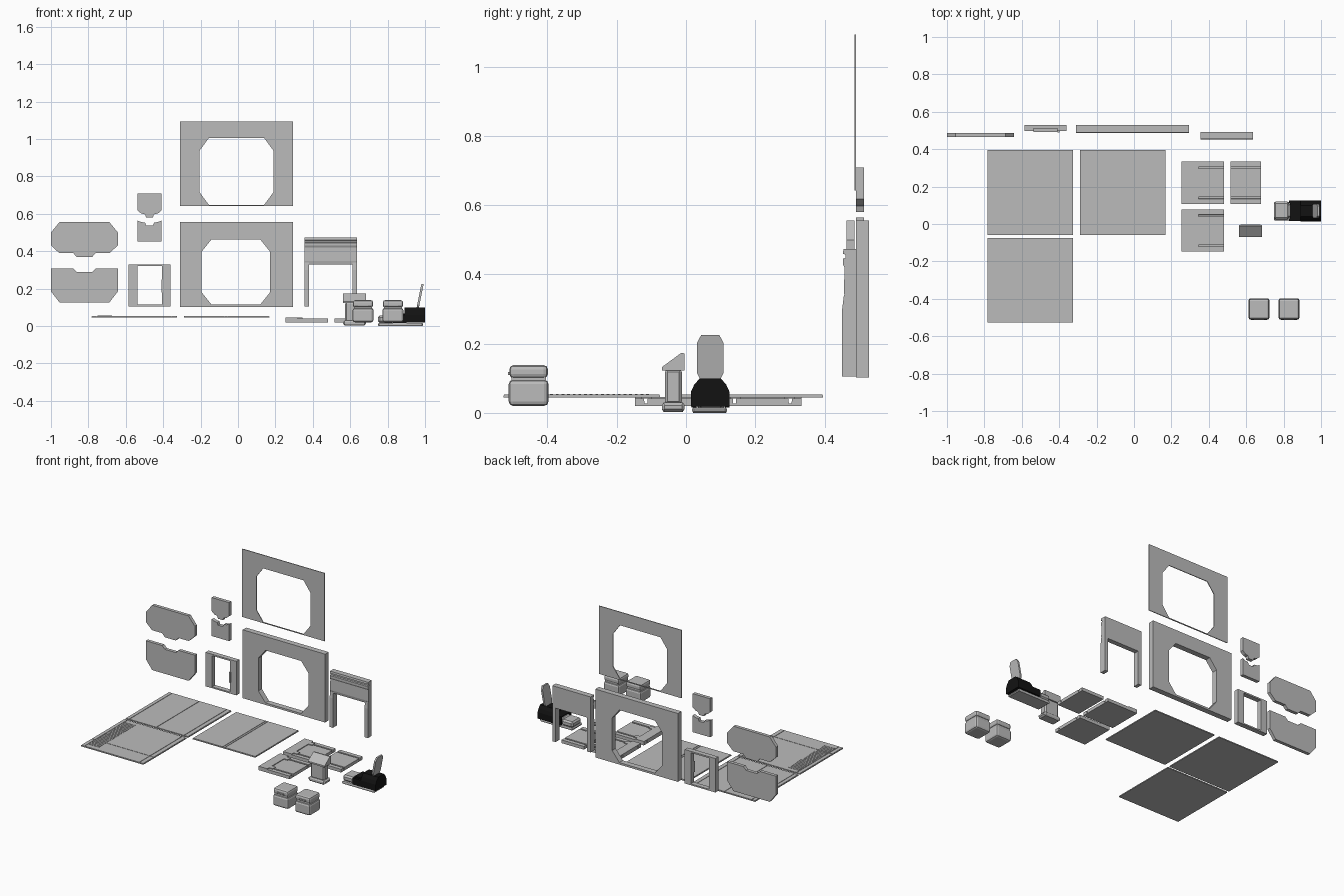
import bpy, bmesh
from mathutils import Vector

cube = bpy.data.objects.get("Cube")
if cube:
    bpy.data.objects.remove(cube)


def material(name, rgb):
    m = bpy.data.materials.new(name)
    m.use_nodes = True
    m.diffuse_color = (*rgb, 1)
    m.node_tree.nodes["Principled BSDF"].inputs["Base Color"].default_value = (*rgb, 1)
    return m


GREY = material("light grey", (0.5, 0.5, 0.5))
BLACK = material("black", (0.006, 0.006, 0.006))


def finish(name, bm, mat):
    bmesh.ops.recalc_face_normals(bm, faces=bm.faces)
    me = bpy.data.meshes.new(name)
    bm.to_mesh(me)
    bm.free()
    me.materials.append(mat)
    ob = bpy.data.objects.new(name, me)
    bpy.context.collection.objects.link(ob)
    return ob


def prism(name, loops, axis, a, b, mat=GREY):
    """Extrude an outline (with optional hole loops) along an axis from a to b."""
    bm = bmesh.new()
    place = {"x": lambda p: (a, p[0], p[1]), "y": lambda p: (p[0], a, p[1]),
             "z": lambda p: (p[0], p[1], a)}[axis]
    edges = []
    for loop in loops:
        vs = [bm.verts.new(place(p)) for p in loop]
        edges += [bm.edges.new((v, vs[i - 1])) for i, v in enumerate(vs)]
    bmesh.ops.triangle_fill(bm, edges=edges, use_beauty=True)
    out = bmesh.ops.extrude_face_region(bm, geom=bm.faces[:])
    step = Vector([(b - a) * (axis == k) for k in "xyz"])
    bmesh.ops.translate(bm, vec=step, verts=[g for g in out["geom"] if isinstance(g, bmesh.types.BMVert)])
    return finish(name, bm, mat)


def rect(x0, x1, z0, z1):
    return [(x0, z0), (x1, z0), (x1, z1), (x0, z1)]


def octagon(x0, x1, z0, z1, cx, cz):
    return [(x0 + cx, z0), (x1 - cx, z0), (x1, z0 + cz), (x1, z1 - cz),
            (x1 - cx, z1), (x0 + cx, z1), (x0, z1 - cz), (x0, z0 + cz)]


def box(name, x0, x1, y0, y1, z0, z1, mat=GREY, bevel=0, segments=2):
    ob = prism(name, [rect(x0, x1, y0, y1)], "z", z0, z1, mat)
    if bevel:
        mod = ob.modifiers.new("rounded edges", "BEVEL")
        mod.width, mod.segments = bevel, segments
    return ob


def mirrored(half, cx):
    """Complete a half outline given as (distance from centre, height)."""
    return [(cx + d, z) for d, z in half] + [(cx - d, z) for d, z in reversed(half)]


# Window walls
prism("thin_window_panel", [rect(-0.31, 0.295, 0.642, 1.093),
      octagon(-0.206, 0.19, 0.648, 1.005, 0.05, 0.068)], "y", 0.486, 0.491)
prism("window_wall", [rect(-0.31, 0.295, 0.102, 0.555),
      octagon(-0.195, 0.172, 0.115, 0.463, 0.053, 0.066)], "y", 0.491, 0.528)

# Wide door halves with interlocking tab and notch
prism("wide_door_upper", [mirrored([(0.04, 0.368), (0.06, 0.39), (0.135, 0.39), (0.179, 0.432),
      (0.179, 0.5), (0.133, 0.556)], -0.821)], "y", 0.464, 0.486)
prism("wide_door_lower", [mirrored([(0.133, 0.126), (0.179, 0.185), (0.179, 0.308), (0.06, 0.308),
      (0.04, 0.288)], -0.821)], "y", 0.464, 0.486)

# Small door halves
prism("small_door_upper", [mirrored([(0.018, 0.58), (0.024, 0.597), (0.045, 0.602), (0.064, 0.618),
      (0.064, 0.708)], -0.473)], "y", 0.491, 0.514)
prism("small_door_lower", [mirrored([(0.064, 0.453), (0.064, 0.564), (0.045, 0.556), (0.024, 0.553),
      (0.018, 0.537)], -0.473)], "y", 0.491, 0.514)

# Small door frame
prism("small_door_frame", [rect(-0.585, -0.36, 0.105, 0.33),
      rect(-0.537, -0.405, 0.114, 0.32)], "y", 0.496, 0.528)
box("door_frame_handle", -0.408, -0.398, 0.488, 0.497, 0.18, 0.25)

# Archway: two legs and a grooved header
leg = [(0.492, 0.105), (0.451, 0.105), (0.451, 0.3), (0.456, 0.34), (0.492, 0.34)]
for side, x in (("right", 0.356), ("left", 0.612)):
    prism("arch_leg_" + side, [leg], "x", x, x + 0.024)
prism("arch_header", [[(0.492, 0.33), (0.46, 0.33), (0.456, 0.348), (0.458, 0.42), (0.453, 0.43),
      (0.453, 0.445), (0.461, 0.448), (0.461, 0.457), (0.453, 0.46), (0.455, 0.473), (0.492, 0.473)]],
      "x", 0.356, 0.636)


# Floor tiles: a base sheet carrying panels split by narrow seams
def floor(name, xs, ys):
    box(name + "_base", xs[0], xs[-1], ys[0], ys[-1], 0.045, 0.05)
    g = 0.0015
    for i in range(len(xs) - 1):
        for j in range(len(ys) - 1):
            box(f"{name}_panel_{i}_{j}", xs[i] + g, xs[i + 1] - g, ys[j] + g, ys[j + 1] - g, 0.05, 0.053)


floor("floor_back_right", [-0.783, -0.757, -0.557, -0.355, -0.325], [-0.06, 0.395])
floor("floor_front_right", [-0.783, -0.757, -0.355, -0.325], [-0.527, -0.415, -0.075])
floor("floor_centre", [-0.29, -0.07, -0.055, 0.168], [-0.06, 0.395])
for i in range(24):
    y = -0.49 + i * 0.0163
    box(f"floor_grate_slat_{i}", -0.75, -0.675, y, y + 0.008, 0.053, 0.055)


# Floor slabs with two grooves; the square ones carry a raised head block
def slab(name, x0, x1, y0, y1):
    t, b, d = 0.041, 0.027, 0.02
    pts = [(y0, d), (y1, d), (y1, t)]
    for gy in (y1 - 0.032, y0 + 0.032):
        pts += [(gy + 0.005, t), (gy + 0.004, b), (gy - 0.004, b), (gy - 0.005, t)]
    prism(name, [pts + [(y0, t)]], "x", x0, x1)


for tag, y0 in (("back", 0.108), ("front", -0.148)):
    y1 = y0 + 0.225
    slab(f"slab_{tag}", 0.255, 0.482, y0, y1)
    box(f"slab_{tag}_head", 0.255, 0.318, y0, y1, 0.041, 0.046)
    for j, y in enumerate((y0 + 0.02, y1 - 0.05)):
        box(f"slab_{tag}_clip_{j}", 0.318, 0.345, y, y + 0.03, 0.041, 0.046)
slab("slab_side", 0.516, 0.68, 0.108, 0.333)

# Console pedestal with sloping top
box("console_foot", 0.562, 0.684, -0.07, -0.004, 0.003, 0.03, bevel=0.008, segments=1)
box("console_column", 0.572, 0.674, -0.061, -0.012, 0.025, 0.126, bevel=0.008, segments=1)
prism("console_head", [[(-0.07, 0.122), (-0.005, 0.122), (-0.005, 0.172), (-0.014, 0.173),
      (-0.07, 0.132)]], "x", 0.562, 0.684)

# Reclining seat: grey foot platform, black body, slanted backrest
box("seat_floor_plate", 0.748, 0.99, 0.018, 0.118, 0, 0.016, bevel=0.005, segments=1)
box("seat_footrest", 0.748, 0.83, 0.025, 0.12, 0.016, 0.055, bevel=0.01, segments=1)
box("seat_front_cushion", 0.82, 0.9, 0.035, 0.108, 0.016, 0.062, bevel=0.008, segments=1)
for side, y in (("right", 0.016), ("left", 0.112)):
    box("seat_rail_" + side, 0.83, 0.9, y, y + 0.014, 0.016, 0.06, BLACK)
box("seat_cushion", 0.835, 0.9, 0.03, 0.112, 0.06, 0.068, BLACK)
prism("seat_body", [mirrored([(0.056, 0.018), (0.056, 0.06), (0.046, 0.082), (0.03, 0.1)], 0.07)],
      "x", 0.89, 1.0, BLACK)
back = prism("seat_backrest", [octagon(0.032, 0.108, 0.092, 0.225, 0.012, 0.022)], "x", 0.954, 0.966)
for v in back.data.vertices:
    v.co.x += (v.co.z - 0.092) * 0.2

# Two lidded stools
for tag, x in (("right", 0.612), ("left", 0.772)):
    box(f"stool_{tag}_body", x, x + 0.113, -0.512, -0.397, 0.02, 0.096, bevel=0.013)
    box(f"stool_{tag}_neck", x + 0.008, x + 0.105, -0.504, -0.405, 0.09, 0.106)
    box(f"stool_{tag}_lid", x + 0.002, x + 0.111, -0.51, -0.399, 0.1, 0.138, bevel=0.012)
    box(f"stool_{tag}_handle", x + 0.03, x + 0.083, -0.514, -0.509, 0.11, 0.118)
